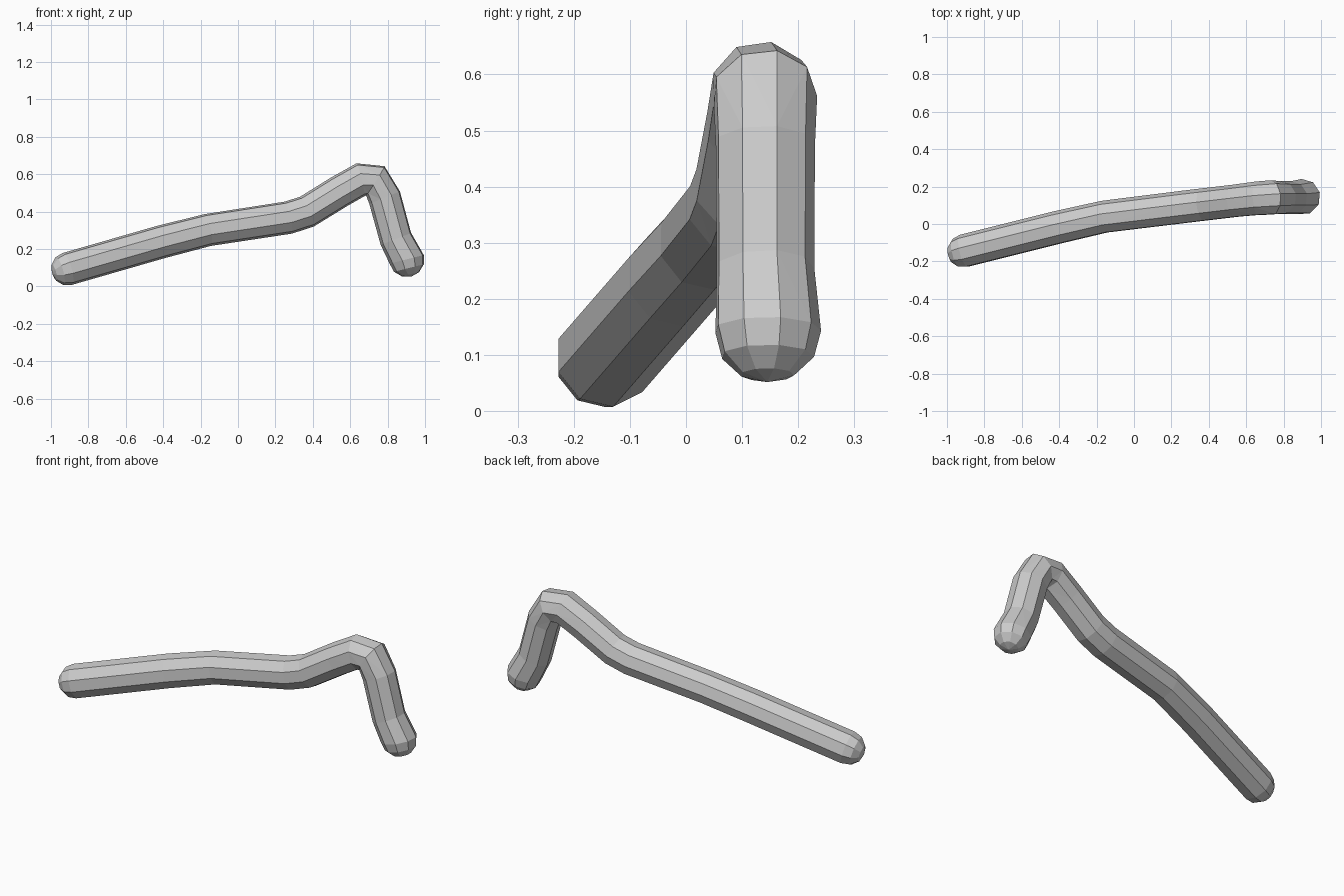
import bpy, bmesh, math
from mathutils import Vector

if "Cube" in bpy.data.objects:
    bpy.data.objects.remove(bpy.data.objects["Cube"])

SIDES = 9

# Centre line of the bent rod: position and radius
path = [
    ((-0.91, -0.145, 0.094), 0.09),
    ((-0.41, -0.02, 0.238), 0.09),
    ((-0.16, 0.037, 0.302), 0.088),
    ((0.27, 0.09, 0.368), 0.089),
    ((0.37, 0.102, 0.40), 0.089),
    ((0.54, 0.122, 0.505), 0.089),
    ((0.655, 0.135, 0.57), 0.092),
    ((0.735, 0.14, 0.565), 0.094),
    ((0.785, 0.14, 0.475), 0.09),
    ((0.845, 0.14, 0.255), 0.089),
    ((0.903, 0.145, 0.145), 0.096),
]
points = [Vector(p) for p, r in path]
radii = [r for p, r in path]

# Tangent at each point, bisecting the neighbouring segments
tangents = []
for i in range(len(points)):
    before = points[i] - points[max(i - 1, 0)]
    after = points[min(i + 1, len(points) - 1)] - points[i]
    tangents.append((before.normalized() + after.normalized()).normalized())
tangents[-1] = Vector((0.25, 0, -1)).normalized()

# Rings for the body, with two shrinking rings for each rounded end
dome = ((0.5, 0.87), (0.86, 0.5))
rings = [(points[0] - tangents[0] * radii[0] * d, tangents[0], radii[0] * s)
         for d, s in reversed(dome)]
rings += list(zip(points, tangents, radii))
rings += [(points[-1] + tangents[-1] * radii[-1] * d, tangents[-1], radii[-1] * s)
          for d, s in dome]

bm = bmesh.new()
loops = []
side = Vector((0, 1, 0))
for centre, along, radius in rings:
    side = (side - along * side.dot(along)).normalized()
    up = along.cross(side)
    loops.append([bm.verts.new(centre + radius * (
        side * math.cos(math.tau * k / SIDES) + up * math.sin(math.tau * k / SIDES)))
        for k in range(SIDES)])

# Skin between rings
for a, b in zip(loops, loops[1:]):
    for k in range(SIDES):
        n = (k + 1) % SIDES
        bm.faces.new((a[k], a[n], b[n], b[k]))

# Pointed centres of the rounded ends
for loop, centre, along in ((loops[0], points[0], -tangents[0] * radii[0]),
                            (loops[-1], points[-1], tangents[-1] * radii[-1])):
    tip = bm.verts.new(centre + along)
    for k in range(SIDES):
        bm.faces.new((loop[k], loop[(k + 1) % SIDES], tip))

bmesh.ops.recalc_face_normals(bm, faces=bm.faces)
bmesh.ops.triangulate(bm, faces=bm.faces)
mesh = bpy.data.meshes.new("bent_rod")
bm.to_mesh(mesh)
bm.free()

# Plain grey
grey = bpy.data.materials.new("light_grey")
grey.use_nodes = True
colour = (0.6, 0.6, 0.6, 1)
grey.diffuse_color = colour
grey.node_tree.nodes["Principled BSDF"].inputs["Base Color"].default_value = colour
mesh.materials.append(grey)

rod = bpy.data.objects.new("bent_rod", mesh)
bpy.context.scene.collection.objects.link(rod)
